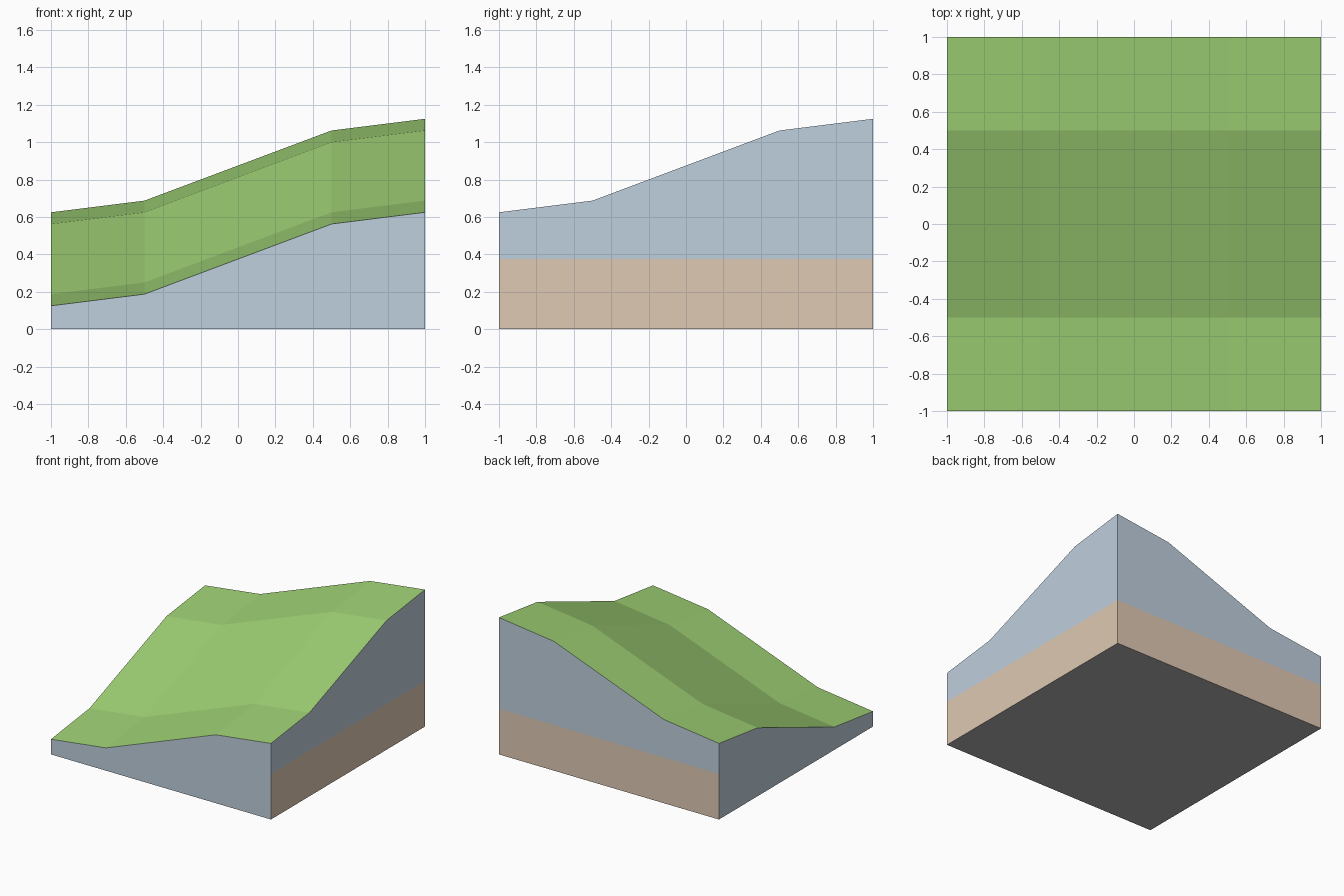
import bpy
import bmesh

if "Cube" in bpy.data.objects:
    bpy.data.objects.remove(bpy.data.objects["Cube"], do_unlink=True)

STONE_LOW = 0.375   # top of the soil band on the tall sides
GRASS, STONE, SOIL, UNDERSIDE = range(4)


def linear(channel):
    return channel / 12.92 if channel <= 0.04045 else ((channel + 0.055) / 1.055) ** 2.4


def make_material(name, srgb):
    color = (*[linear(c) for c in srgb], 1.0)
    mat = bpy.data.materials.new(name)
    mat.use_nodes = True
    mat.diffuse_color = color
    shader = mat.node_tree.nodes["Principled BSDF"]
    shader.inputs["Base Color"].default_value = color
    shader.inputs["Roughness"].default_value = 0.9
    return mat


def rise(t):
    """Gentle slope at both ends, steep slope through the middle."""
    return 0.25 + 0.125 * t + 0.25 * max(-0.5, min(0.5, t))


bm = bmesh.new()

# Grass surface: a grid climbing towards the back and the left
bmesh.ops.create_grid(bm, x_segments=4, y_segments=4, size=1.0)
for v in bm.verts:
    v.co.z = 0.125 + rise(v.co.x) + rise(v.co.y)

# Side walls: the rim pulled down to the ground
rim = [e for e in bm.edges if e.is_boundary]
walls = bmesh.ops.extrude_edge_only(bm, edges=rim)["geom"]
for v in (g for g in walls if isinstance(g, bmesh.types.BMVert)):
    v.co.z = 0.0

# Underside
bmesh.ops.contextual_create(bm, geom=[e for e in bm.edges if e.is_boundary])
bmesh.ops.recalc_face_normals(bm, faces=bm.faces[:])

# Cut the soil band into the two tall walls
tall = [f for f in bm.faces if max(f.normal.x, f.normal.y) > 0.9]
edges = list({e for f in tall for e in f.edges})
verts = list({v for f in tall for v in f.verts})
bmesh.ops.bisect_plane(bm, geom=tall + edges + verts,
                       plane_co=(0, 0, STONE_LOW), plane_no=(0, 0, 1))

# Colours by direction and height
bm.normal_update()
for f in bm.faces:
    n = f.normal
    if n.z > 0.5:
        f.material_index = GRASS
    elif n.z < -0.5:
        f.material_index = UNDERSIDE
    elif max(n.x, n.y) > 0.9 and f.calc_center_median().z < STONE_LOW:
        f.material_index = SOIL
    else:
        f.material_index = STONE
    f.smooth = False

mesh = bpy.data.meshes.new("sloped_ground")
bm.to_mesh(mesh)
bm.free()
for name, srgb in (("grass green", (0.625, 0.82, 0.455)),
                   ("pale blue stone", (0.75, 0.815, 0.87)),
                   ("tan soil", (0.875, 0.79, 0.705)),
                   ("underside grey", (0.69, 0.69, 0.69))):
    mesh.materials.append(make_material(name, srgb))

ground = bpy.data.objects.new("sloped_ground", mesh)
bpy.context.collection.objects.link(ground)
